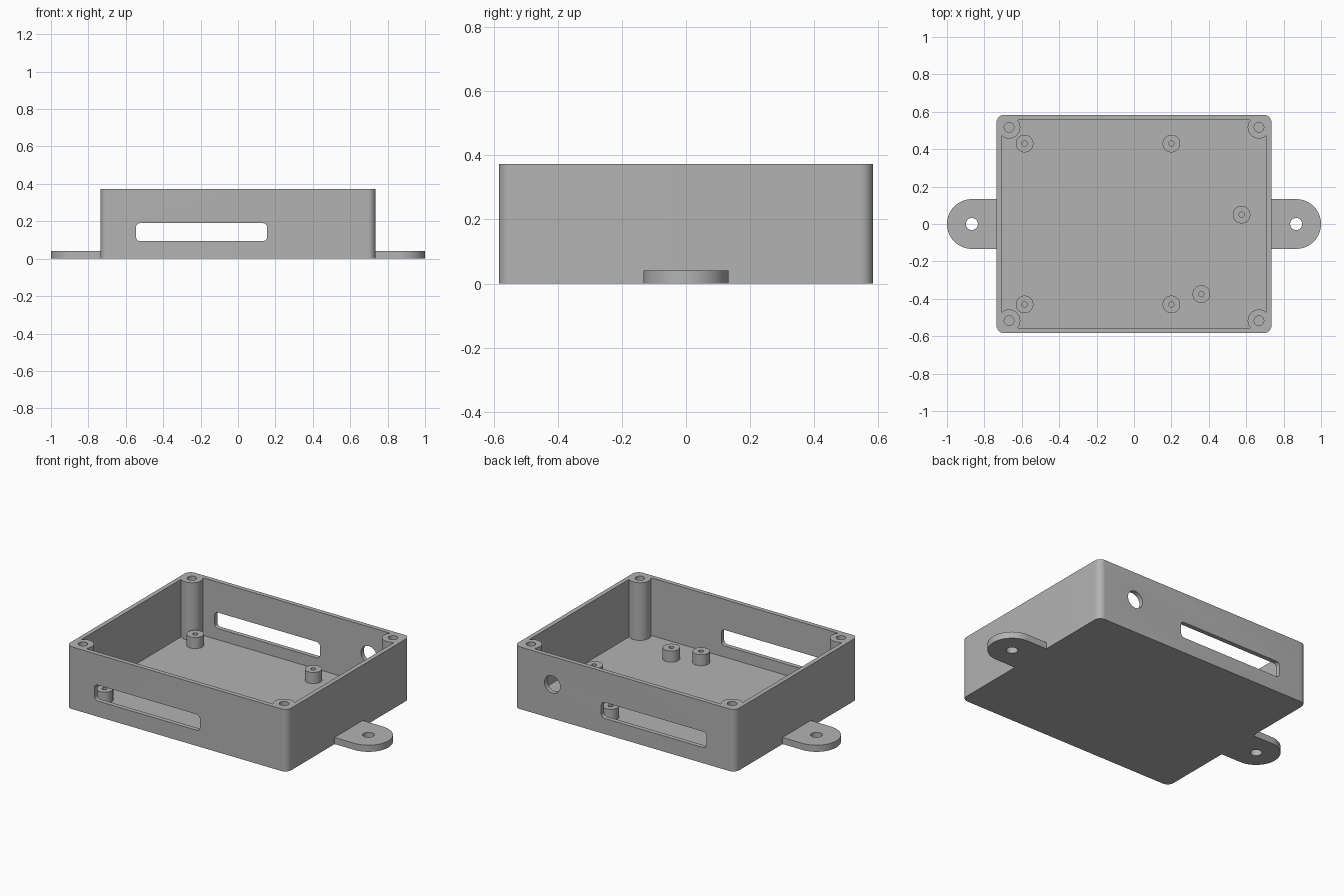
import bpy
import bmesh
from math import pi, cos, sin, atan2, radians, sqrt
from mathutils import Matrix

default = bpy.data.objects.get("Cube")
if default:
    bpy.data.objects.remove(default, do_unlink=True)

# Overall sizes
HALF_X, HALF_Y, HEIGHT = 0.735, 0.583, 0.373
WALL, FLOOR = 0.027, 0.027
BOSS_X, BOSS_Y, BOSS_R = 0.668, 0.517, 0.06

grey = bpy.data.materials.new("plain grey")
grey.use_nodes = True
grey.diffuse_color = (0.45, 0.45, 0.45, 1)
grey.node_tree.nodes["Principled BSDF"].inputs["Base Color"].default_value = (0.45, 0.45, 0.45, 1)


def arc(cx, cy, r, start, end, steps=10):
    angles = [start + (end - start) * i / steps for i in range(steps + 1)]
    return [(cx + r * cos(a), cy + r * sin(a)) for a in angles]


def circle(cx, cy, r, steps=40):
    return arc(cx, cy, r, 0, 2 * pi, steps)[:-1]


def rounded_rect(cx, cy, hx, hy, r):
    points = []
    for i, (sx, sy) in enumerate([(1, 1), (-1, 1), (-1, -1), (1, -1)]):
        points += arc(cx + sx * (hx - r), cy + sy * (hy - r), r, i * pi / 2, (i + 1) * pi / 2)
    return points


def prism(name, outline, low, high, along_y=False):
    """Extrude an outline along z, or treat it as (x, z) and extrude along y."""
    bm = bmesh.new()
    face = bm.faces.new([bm.verts.new((x, y, low)) for x, y in outline])
    new = bmesh.ops.extrude_face_region(bm, geom=[face])["geom"]
    tops = [v for v in new if isinstance(v, bmesh.types.BMVert)]
    bmesh.ops.translate(bm, verts=tops, vec=(0, 0, high - low))
    if along_y:
        bm.transform(Matrix.Rotation(pi / 2, 4, "X"))
    bmesh.ops.recalc_face_normals(bm, faces=bm.faces[:])
    mesh = bpy.data.meshes.new(name)
    bm.to_mesh(mesh)
    bm.free()
    mesh.materials.append(grey)
    obj = bpy.data.objects.new(name, mesh)
    bpy.context.collection.objects.link(obj)
    return obj


def cut(obj, cutters):
    for cutter in cutters:
        cutter.hide_render = True
        mod = obj.modifiers.new("cut", "BOOLEAN")
        mod.operation = "DIFFERENCE"
        mod.solver = "EXACT"
        mod.object = cutter
    bpy.context.view_layer.update()
    graph = bpy.context.evaluated_depsgraph_get()
    result = bpy.data.meshes.new_from_object(obj.evaluated_get(graph))
    obj.modifiers.clear()
    obj.data = result
    for cutter in cutters:
        bpy.data.objects.remove(cutter, do_unlink=True)


def smooth(obj):
    bpy.ops.object.select_all(action="DESELECT")
    obj.select_set(True)
    bpy.context.view_layer.objects.active = obj
    bpy.ops.object.shade_smooth_by_angle(angle=radians(30))


# Cavity outline: a rectangle whose corners wrap around the screw bosses
def cavity_outline():
    dx, dy = HALF_X - WALL - BOSS_X, HALF_Y - WALL - BOSS_Y
    start = atan2(-sqrt(BOSS_R**2 - dx**2), dx)
    end = atan2(sqrt(BOSS_R**2 - dy**2), -dx)
    end = atan2(dy, -sqrt(BOSS_R**2 - dy**2))
    quarter = arc(BOSS_X, BOSS_Y, BOSS_R, start, end - 2 * pi, 24)
    flipped = [(-x, y) for x, y in reversed(quarter)]
    half = quarter + flipped
    return half + [(-x, -y) for x, y in half]


# Open case with slots, cable hole and blind screw holes
case = prism("case", rounded_rect(0, 0, HALF_X, HALF_Y, 0.04), 0, HEIGHT)
cutters = [
    prism("cavity", cavity_outline(), FLOOR, HEIGHT + 0.1),
    prism("slots", rounded_rect(-0.195, 0.142, 0.35, 0.048, 0.022), -1, 1, along_y=True),
    prism("cable_hole", circle(0.48, 0.205, 0.052), -1, -0.5, along_y=True),
]
for sx in (-1, 1):
    for sy in (-1, 1):
        cutters.append(prism("screw_hole", circle(sx * BOSS_X, sy * BOSS_Y, 0.026), 0.1, HEIGHT + 0.1))
cut(case, cutters)
smooth(case)

# Board standoffs on the floor
spots = [(-0.585, 0.43), (0.2, 0.43), (-0.585, -0.43), (0.2, -0.43), (0.575, 0.05), (0.36, -0.375)]
for x, y in spots:
    standoff = prism("standoff", circle(x, y, 0.047), FLOOR, 0.094)
    cut(standoff, [prism("pilot_hole", circle(x, y, 0.014), 0.04, 0.2)])
    smooth(standoff)

# Mounting tabs on both sides
for name, side in (("left_tab", 1), ("right_tab", -1)):
    outline = [(HALF_X, -0.133)] + arc(0.867, 0, 0.133, -pi / 2, pi / 2, 32) + [(HALF_X, 0.133)]
    tab = prism(name, [(side * x, y) for x, y in outline], 0, 0.04)
    cut(tab, [prism("tab_hole", circle(side * 0.867, 0, 0.032), -0.1, 0.1)])
    smooth(tab)
